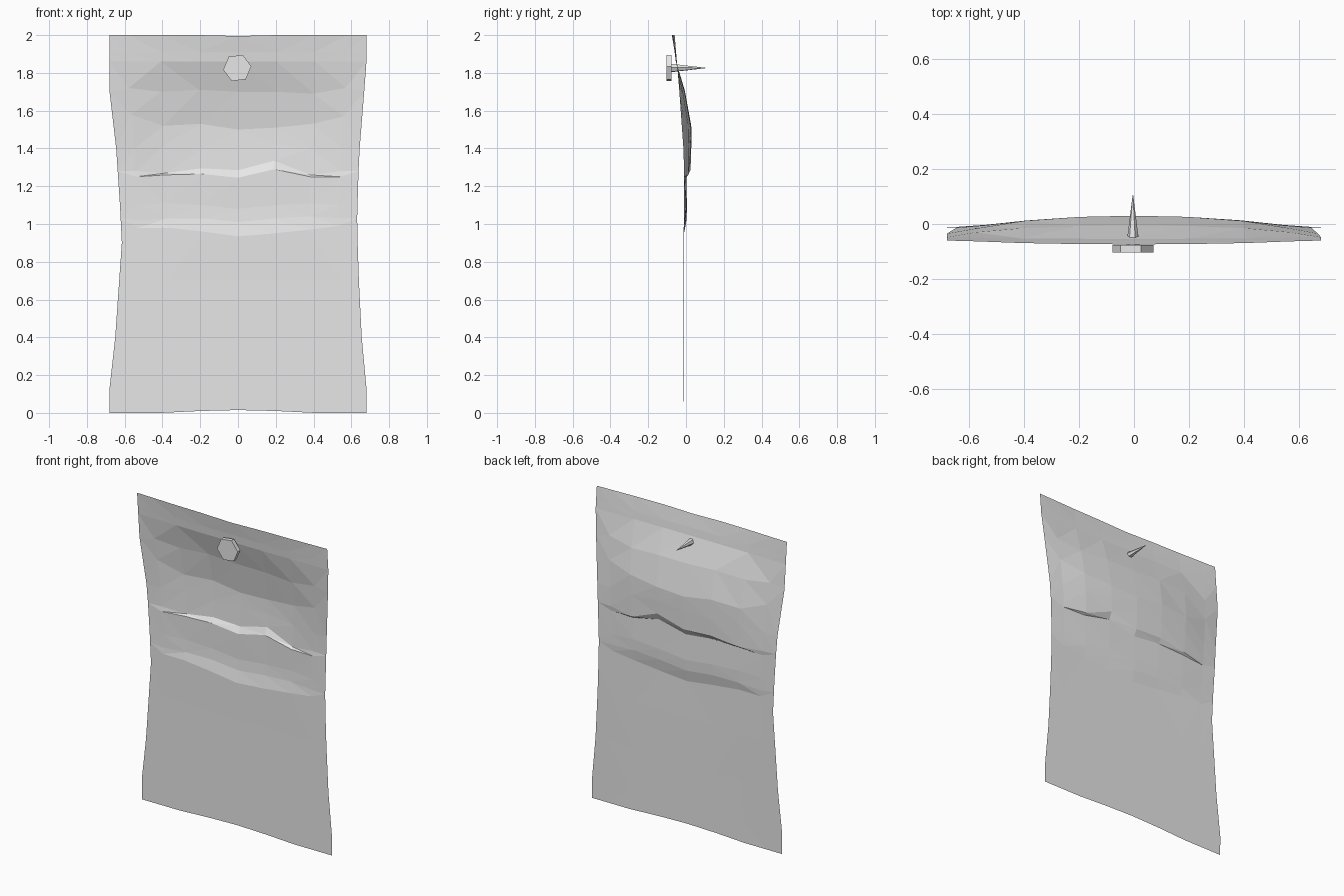
import bpy
import bmesh
import math

cube = bpy.data.objects.get("Cube")
if cube:
    bpy.data.objects.remove(cube, do_unlink=True)

# One plain grey for everything
grey = bpy.data.materials.new("light grey")
grey.use_nodes = True
colour = (0.8, 0.8, 0.8, 1)
grey.diffuse_color = colour
grey.node_tree.nodes["Principled BSDF"].inputs["Base Color"].default_value = colour


def finish(bm, name):
    mesh = bpy.data.meshes.new(name)
    bm.to_mesh(mesh)
    bm.free()
    mesh.materials.append(grey)
    obj = bpy.data.objects.new(name, mesh)
    bpy.context.collection.objects.link(obj)
    return obj


def lerp(points, t):
    """Piecewise linear lookup in (position, value) pairs."""
    for (a, va), (b, vb) in zip(points, points[1:]):
        if t <= b:
            return va + (vb - va) * max(0, t - a) / (b - a)
    return points[-1][1]


# Paper sheet: side outlines, edge depth and bulge across the width
left_side = [(0, .68), (.13, .68), (.4, .655), (.7, .64), (1, .63), (1.35, .64), (1.6, .66), (1.85, .68)]
right_side = [(0, .68), (.13, .68), (.4, .65), (.9, .615), (1.1, .625), (1.4, .645), (1.7, .68)]
edge_depth = [(0, -.012), (1.35, -.01), (1.7, -.035), (2, -.06)]
columns = [-1, -.85, -.6, -.3, 0, .3, .6, .85, 1]
bulge = [0, .2, .65, .92, 1, .92, .65, .2, 0]

# Rows: height, centre depth, crease wobble in hundredths across the width
flat = [0] * 9
rows = [
    (0, -.012, [0, 0, 0, 1, 1.5, 1, 0, 0, 0]),
    (.13, -.012, flat),
    (.4, -.012, flat),
    (.7, -.012, flat),
    (.96, -.014, [-6, 2, 2, 0, -2.5, -1, 1, 3, -6]),
    (1.03, .001, [0, -1, 0, 0, -2, 0, 1, 0, 0]),
    (1.1, .005, [0, 0, 1, 0, -2, 0, 1, 0, 0]),
    (1.25, .002, [-2, 0, 1, 1.5, -.5, 4, 0, 0, -2]),
    (1.28, .024, [0, 0, -1, 1.5, .5, 5.5, -2, 0, 0]),
    (1.4, .028, [0, 0, 2, 0, 1, 2, 0, 0, 0]),
    (1.52, .03, [4, 6, 0, 1, -2, -1, 1, 5, 4]),
    (1.7, -.005, [0, 2, 0, 1, 0, 0, -1, 2, 0]),
    (1.86, -.054, flat),
    (1.91, -.06, flat),
    (2, -.074, [0, 0, 0, 0, -.5, 0, 0, 0, 0]),
]

bm = bmesh.new()
grid = []
for height, depth, wobble in rows:
    line = []
    for u, weight, shift in zip(columns, bulge, wobble):
        z = height + shift / 100
        x = u * lerp(left_side if u > 0 else right_side, z)
        edge = lerp(edge_depth, z)
        line.append(bm.verts.new((x, edge + (depth - edge) * weight, z)))
    grid.append(line)
for low, high in zip(grid, grid[1:]):
    for i in range(len(columns) - 1):
        bm.faces.new((low[i], low[i + 1], high[i + 1], high[i]))
bmesh.ops.triangulate(bm, faces=bm.faces[:], quad_method='SHORT_EDGE')
finish(bm, "paper_sheet")


def tapered_prism(name, sides, y0, r0, y1, r1, turn):
    """Closed prism along y, centred on the pin axis."""
    b = bmesh.new()
    rings = []
    for y, r in ((y0, r0), (y1, r1)):
        ring = []
        for k in range(sides):
            a = math.radians(turn) + math.tau * k / sides
            ring.append(b.verts.new((-.004 + r * math.cos(a), y, 1.826 + r * math.sin(a))))
        rings.append(ring)
        b.faces.new(ring)
    for k in range(sides):
        n = (k + 1) % sides
        b.faces.new((rings[0][k], rings[0][n], rings[1][n], rings[1][k]))
    bmesh.ops.recalc_face_normals(b, faces=b.faces[:])
    return finish(b, name)


# Nail: hexagonal head in front, spike through the sheet
tapered_prism("nail_head", 6, -.103, .075, -.076, .075, 7)
tapered_prism("nail_spike", 6, -.077, .024, .105, .001, 7)
